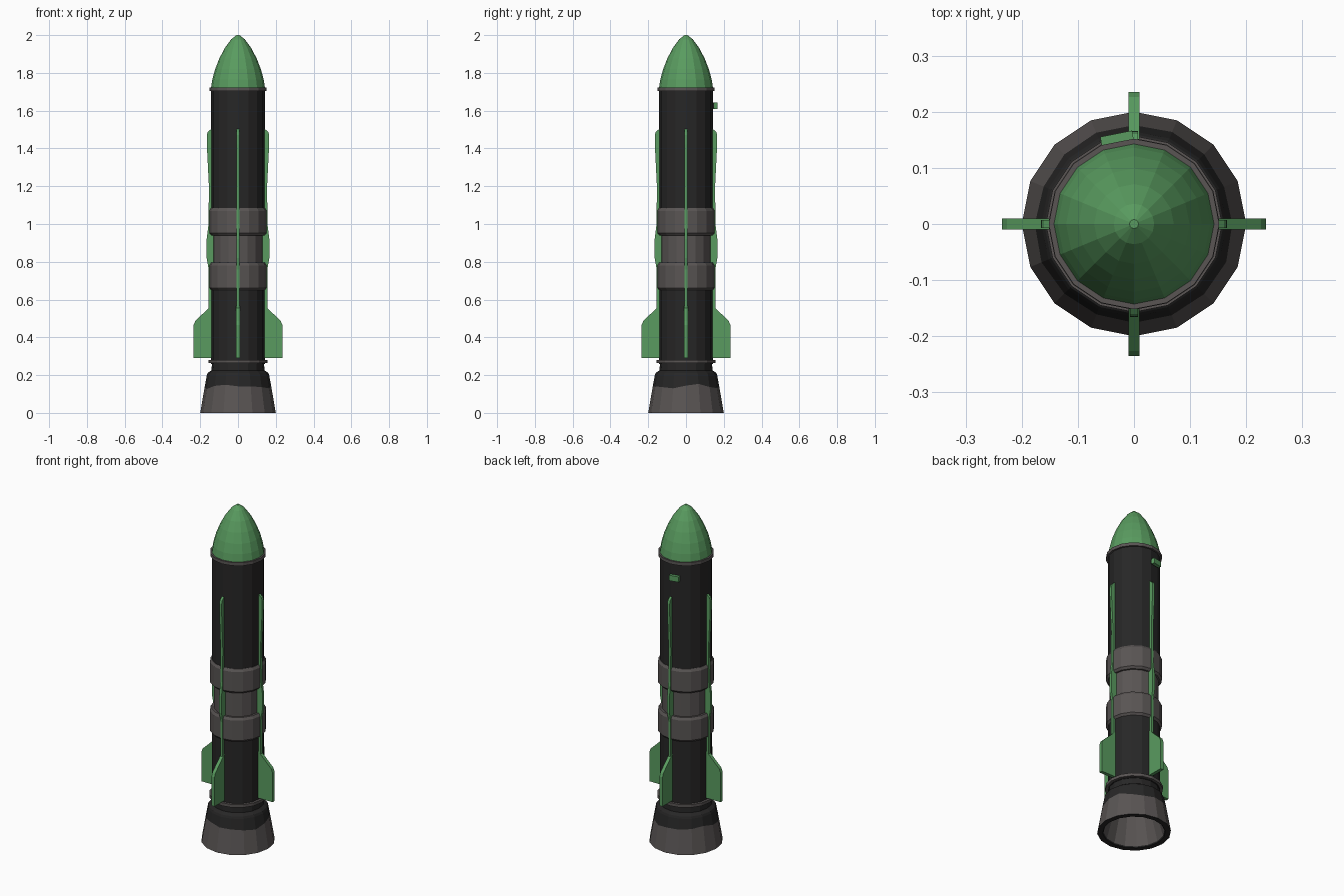
import bpy, bmesh, math
from mathutils import Matrix

if "Cube" in bpy.data.objects:
    bpy.data.objects.remove(bpy.data.objects["Cube"])

SIDES = 16


def material(name, rgb):
    m = bpy.data.materials.new(name)
    m.diffuse_color = (*rgb, 1)
    m.use_nodes = True
    m.node_tree.nodes["Principled BSDF"].inputs["Base Color"].default_value = m.diffuse_color
    return m


GREEN = material("green", (0.1, 0.33, 0.115))
DARK = material("near_black", (0.02, 0.0195, 0.0195))
GREY = material("warm_grey", (0.1, 0.09, 0.088))


def finish(name, bm, mats):
    bmesh.ops.recalc_face_normals(bm, faces=bm.faces)
    me = bpy.data.meshes.new(name)
    bm.to_mesh(me)
    bm.free()
    for m in mats:
        me.materials.append(m)
    ob = bpy.data.objects.new(name, me)
    bpy.context.collection.objects.link(ob)
    return ob


def lathe(name, profile, mats, spans=None, wavy=None):
    """Turn a (radius, z) profile, closed with a cap at both ends.
    spans: material index of each span; wavy: (row, slope) whose height ripples."""
    bm = bmesh.new()
    rows = []
    for i, (r, z) in enumerate(profile):
        row = []
        for k in range(SIDES):
            a = 2 * math.pi * k / SIDES
            rr, zz = r, z
            if wavy and wavy[0] == i:
                dz = 0.008 * math.sin(3 * a + 0.6) + 0.006 * math.sin(5 * a)
                rr, zz = r + wavy[1] * dz, z + dz
            row.append(bm.verts.new((rr * math.cos(a), rr * math.sin(a), zz)))
        rows.append(row)
    for i in range(len(rows) - 1):
        for k in range(SIDES):
            n = (k + 1) % SIDES
            f = bm.faces.new((rows[i][k], rows[i][n], rows[i + 1][n], rows[i + 1][k]))
            f.material_index = spans[i] if spans else 0
    bm.faces.new(rows[0])
    bm.faces.new(rows[-1])
    return finish(name, bm, mats)


def plate(name, outline, thick, angle):
    """Extrude a (radius, z) outline into a plate standing out from the body."""
    bm = bmesh.new()
    f = bm.faces.new([bm.verts.new((r, -thick / 2, z)) for r, z in outline])
    ext = bmesh.ops.extrude_face_region(bm, geom=[f])["geom"]
    bmesh.ops.translate(bm, vec=(0, thick, 0),
                        verts=[v for v in ext if isinstance(v, bmesh.types.BMVert)])
    bmesh.ops.rotate(bm, cent=(0, 0, 0), verts=bm.verts,
                     matrix=Matrix.Rotation(angle, 3, 'Z'))
    return finish(name, bm, [GREEN])


def block(name, size, loc, angle, mat):
    bm = bmesh.new()
    bmesh.ops.create_cube(bm, size=1)
    bmesh.ops.scale(bm, vec=size, verts=bm.verts)
    bmesh.ops.translate(bm, vec=loc, verts=bm.verts)
    bmesh.ops.rotate(bm, cent=(0, 0, 0), verts=bm.verts,
                     matrix=Matrix.Rotation(angle, 3, 'Z'))
    return finish(name, bm, [mat])


# Engine bell: hollow, scorched dark above a rippled line, dark rim
lathe("nozzle",
      [(0.11, 0.2), (0.165, 0.006), (0.17, 0), (0.2, 0), (0.176, 0.14),
       (0.165, 0.2), (0.16, 0.212), (0.14, 0.225), (0.138, 0.265)],
      [GREY, DARK], [0, 1, 1, 0, 1, 1, 1, 1], wavy=(4, -0.175))

# Main tubes and collars
lathe("lower_tube", [(0.142, 0.26), (0.142, 0.67)], [DARK])
lathe("upper_tube", [(0.142, 1.06), (0.142, 1.715)], [DARK])
lathe("tail_collar", [(0.157, 0.263), (0.157, 0.281)], [GREY])
lathe("nose_collar", [(0.152, 1.703), (0.152, 1.722)], [GREY])

# Grey middle section: two raised bands around a narrower waist
lathe("waist", [(0.132, 0.76), (0.132, 0.97)], [GREY])
for label, z in (("lower_band", 0.65), ("upper_band", 0.94)):
    lathe(label, [(0.142, z), (0.153, z + 0.012), (0.153, z + 0.13), (0.144, z + 0.145)],
          [GREY])

# Rounded nose cone
lathe("nose_cone",
      [(0.143, 1.72), (0.136, 1.765), (0.121, 1.82), (0.099, 1.876),
       (0.071, 1.93), (0.036, 1.978), (0.008, 2.0)], [GREEN])

# Four fins, each with a long spine running up the body
FIN = [(0.135, 0.29), (0.235, 0.29), (0.235, 0.465), (0.226, 0.487), (0.2, 0.512),
       (0.15, 0.56), (0.135, 0.57)]
SPINE = [(0.125, 0.5), (0.155, 0.5), (0.155, 0.76), (0.166, 0.82), (0.166, 0.92),
         (0.156, 1.0), (0.154, 1.2), (0.165, 1.42), (0.165, 1.47), (0.16, 1.488),
         (0.142, 1.503), (0.125, 1.503)]
for i in range(4):
    plate(f"fin_{i + 1}", FIN, 0.02, i * math.pi / 2)
    plate(f"spine_{i + 1}", SPINE, 0.015, i * math.pi / 2)

# Small lug on the back facet
LUG = math.radians(101.25)
block("lug", (0.018, 0.058, 0.032), (0.155, 0, 1.626), LUG, GREEN)
block("lug_foot", (0.014, 0.05, 0.024), (0.143, 0, 1.626), LUG, DARK)
